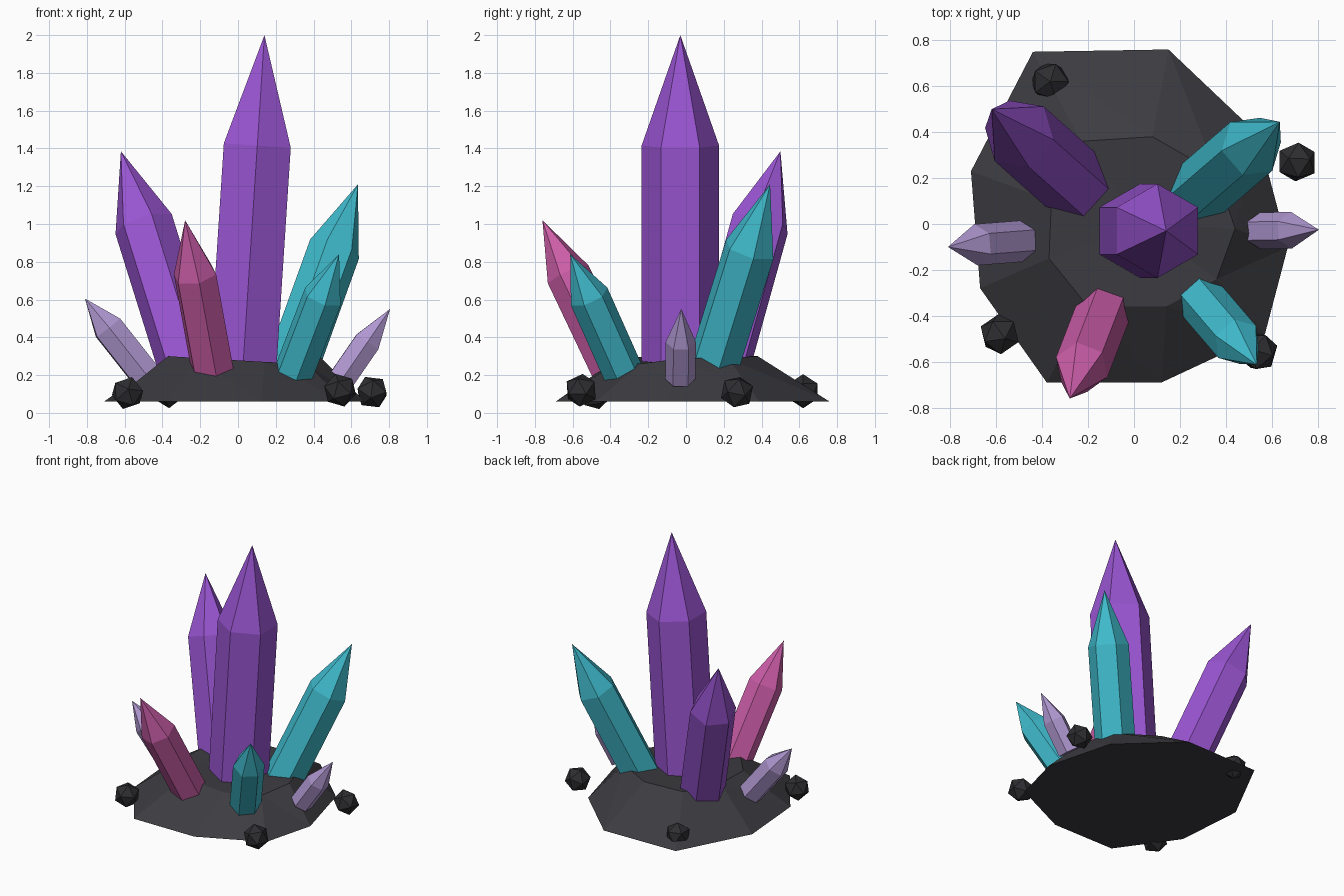
import bpy, bmesh, math
from mathutils import Vector, Matrix

if "Cube" in bpy.data.objects:
    bpy.data.objects.remove(bpy.data.objects["Cube"])


def material(name, rgb):
    m = bpy.data.materials.new(name)
    m.diffuse_color = (*rgb, 1)
    m.use_nodes = True
    m.node_tree.nodes["Principled BSDF"].inputs["Base Color"].default_value = m.diffuse_color
    return m


PURPLE = material("purple crystal", (0.32, 0.09, 0.64))
TEAL = material("teal crystal", (0.05, 0.49, 0.60))
PINK = material("pink crystal", (0.60, 0.11, 0.39))
LILAC = material("lilac crystal", (0.43, 0.31, 0.63))
ROCK = material("dark rock", (0.045, 0.045, 0.053))
STONE = material("darker stone", (0.027, 0.027, 0.031))


def finish(name, bm, mat):
    bmesh.ops.recalc_face_normals(bm, faces=bm.faces)
    me = bpy.data.meshes.new(name)
    bm.to_mesh(me)
    bm.free()
    me.materials.append(mat)
    ob = bpy.data.objects.new(name, me)
    bpy.context.collection.objects.link(ob)
    return ob


def crystal(name, base, tip, radius, shoulder, mat):
    """Six-sided prism along base-tip, ending in a pyramid above the shoulder."""
    base, tip = Vector(base), Vector(tip)
    axis = (tip - base).normalized()
    side = axis.cross(Vector((0, 0, 1))).normalized()
    up = side.cross(axis)
    bm = bmesh.new()

    def ring(center):
        return [bm.verts.new(center + radius * (math.cos(a) * side + math.sin(a) * up))
                for a in (k * math.pi / 3 for k in range(6))]

    low, high = ring(base), ring(base.lerp(tip, shoulder))
    point = bm.verts.new(tip)
    bm.faces.new(low)
    for i in range(6):
        j = (i + 1) % 6
        bm.faces.new((low[i], low[j], high[j], high[i]))
        bm.faces.new((high[i], high[j], point))
    return finish(name, bm, mat)


# Rock mound: uneven nine-sided foot, smaller raised rim, slightly sunken middle
foot = [(-.44, .75), (.15, .76), (.54, .39), (.67, -.10), (.57, -.48),
        (.12, -.69), (-.38, -.69), (-.67, -.28), (-.71, .23)]
rim = [(-.23, .36, .30), (.08, .38, .30), (.36, .22, .29), (.44, -.02, .29), (.36, -.24, .26),
       (.14, -.36, .27), (-.20, -.36, .29), (-.37, -.15, .30), (-.36, .10, .30)]
bm = bmesh.new()
outer = [bm.verts.new((x, y, .06)) for x, y in foot]
inner = [bm.verts.new(p) for p in rim]
middle = bm.verts.new((.03, 0, .27))
bm.faces.new(outer)
for i in range(9):
    j = (i + 1) % 9
    bm.faces.new((outer[i], outer[j], inner[j]))
    bm.faces.new((outer[i], inner[j], inner[i]))
    bm.faces.new((inner[i], inner[j], middle))
finish("rock_base", bm, ROCK)

# Crystals
crystal("main_crystal", (.02, -.03, .15), (.14, -.03, 2.0), .205, .684, PURPLE)
crystal("back_left_crystal", (-.25, .17, .20), (-.62, .50, 1.385), .16, .675, PURPLE)
crystal("back_right_crystal", (.27, .13, .20), (.635, .445, 1.21), .14, .66, TEAL)
crystal("front_right_crystal", (.29, -.327, .20), (.535, -.613, .84), .108, .65, TEAL)
crystal("front_left_crystal", (-.13, -.37, .20), (-.28, -.76, 1.02), .12, .65, PINK)
crystal("left_small_crystal", (-.49, -.075, .20), (-.81, -.10, .605), .09, .62, LILAC)
crystal("right_small_crystal", (.55, -.03, .18), (.805, -.025, .55), .08, .53, LILAC)

# Loose stones around the foot
stones = [(-.365, .62, .115), (-.585, -.48, .105), (.71, .27, .11), (.54, -.555, .12)]
for i, pos in enumerate(stones):
    bm = bmesh.new()
    turn = Matrix.Translation(pos) @ Matrix.Rotation(i * 0.9, 4, 'Z') @ Matrix.Rotation(i * 0.35, 4, 'X')
    bmesh.ops.create_icosphere(bm, subdivisions=1, radius=.09, matrix=turn)
    finish(f"stone_{i + 1}", bm, STONE)
